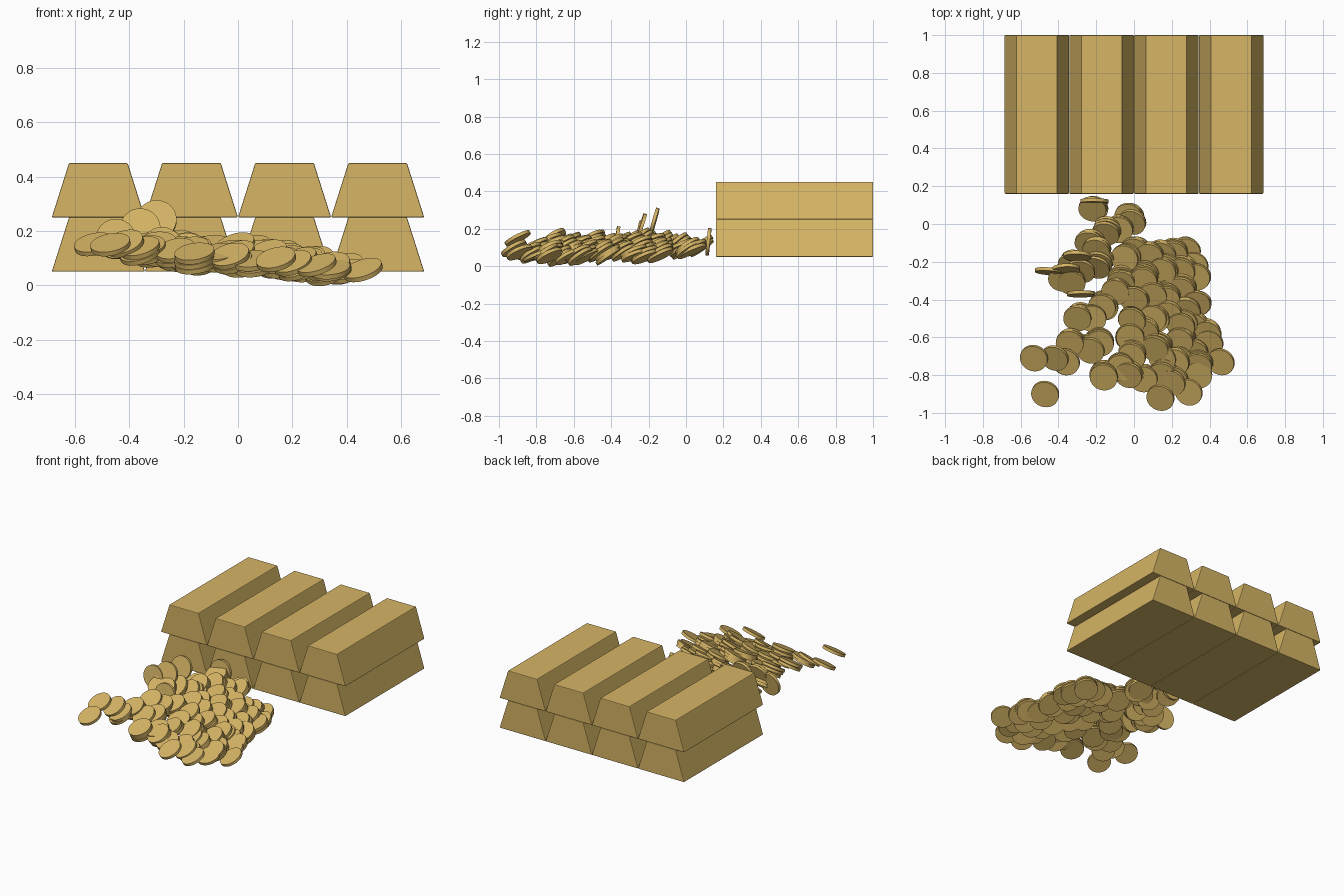
import bpy, bmesh, math, random
from mathutils import Euler, Matrix, Vector

if "Cube" in bpy.data.objects:
    bpy.data.objects.remove(bpy.data.objects["Cube"])

random.seed(7)
gold = bpy.data.materials.new("gold")
gold.diffuse_color = (0.67, 0.46, 0.13, 1)
gold.use_nodes = True
gold.node_tree.nodes["Principled BSDF"].inputs["Base Color"].default_value = gold.diffuse_color


def finish_mesh(bm, name):
    bmesh.ops.recalc_face_normals(bm, faces=bm.faces)
    me = bpy.data.meshes.new(name)
    bm.to_mesh(me)
    bm.free()
    me.materials.append(gold)
    return me


def place(name, mesh, matrix):
    ob = bpy.data.objects.new(name, mesh)
    bpy.context.collection.objects.link(ob)
    ob.matrix_world = matrix
    return ob


# Gold bar: trapezoid profile extruded along y, lightly bevelled
bm = bmesh.new()
profile = [(-0.1715, 0), (0.1715, 0), (0.108, 0.2), (-0.108, 0.2)]
face = bm.faces.new([bm.verts.new((x, 0.16, z)) for x, z in profile])
ext = bmesh.ops.extrude_face_region(bm, geom=[face])
bmesh.ops.translate(bm, vec=(0, 0.84, 0),
                    verts=[g for g in ext["geom"] if isinstance(g, bmesh.types.BMVert)])
bmesh.ops.bevel(bm, geom=bm.edges[:], offset=0.004, segments=2, affect='EDGES', profile=0.5)
bar_mesh = finish_mesh(bm, "gold_bar")

# Two layers of four bars
for layer in range(2):
    for i in range(4):
        place(f"gold_bar_{layer}_{i}", bar_mesh,
              Matrix.Translation(((i - 1.5) * 0.343, 0, 0.05 + 0.2 * layer)))

# Coin: thin disc with smooth rim and flat faces
bm = bmesh.new()
bmesh.ops.create_cone(bm, cap_ends=True, segments=36, radius1=0.074, radius2=0.074, depth=0.018)
for f in bm.faces:
    f.smooth = len(f.verts) == 4
for e in bm.edges:
    e.smooth = not any(len(f.verts) > 4 for f in e.link_faces)
coin_mesh = finish_mesh(bm, "coin")
count = 0


def coin(pos, tilt, roll):
    global count
    count += 1
    rot = Euler((math.radians(tilt), math.radians(roll), 0)).to_matrix().to_4x4()
    place(f"coin_{count:03d}", coin_mesh, Matrix.Translation(pos) @ rot)
    return rot.to_3x3() @ Vector((0, 0, 1))


# Positions of the uppermost coins in the spill
spots = [
    (-0.22, 0.08), (-0.03, 0.04), (-0.01, 0.01), (-0.15, -0.05), (-0.08, -0.03),
    (-0.24, -0.10), (-0.20, -0.14), (0.0, -0.14), (-0.05, -0.18), (0.08, -0.17),
    (0.15, -0.16), (0.21, -0.16), (0.28, -0.14), (0.32, -0.22), (0.33, -0.28),
    (0.25, -0.25), (0.15, -0.25), (-0.33, -0.22), (-0.28, -0.25), (-0.38, -0.29),
    (-0.33, -0.31), (-0.20, -0.23), (-0.07, -0.31), (-0.10, -0.36), (0.05, -0.30),
    (0.0, -0.40), (0.10, -0.38), (0.17, -0.40), (0.25, -0.35), (0.33, -0.42),
    (0.28, -0.46), (-0.17, -0.44), (-0.30, -0.50), (-0.22, -0.50), (-0.01, -0.51),
    (0.10, -0.50), (0.18, -0.48), (0.25, -0.54), (0.32, -0.54), (-0.02, -0.60),
    (0.06, -0.57), (0.11, -0.66), (0.24, -0.62), (0.39, -0.58), (0.40, -0.63),
    (-0.34, -0.63), (-0.23, -0.67), (-0.18, -0.63), (-0.53, -0.71), (-0.42, -0.71),
    (-0.36, -0.73), (-0.01, -0.70), (0.15, -0.71), (0.22, -0.73), (0.32, -0.68),
    (0.34, -0.75), (0.46, -0.73), (-0.16, -0.81), (-0.07, -0.76), (-0.03, -0.80),
    (0.05, -0.82), (0.15, -0.80), (0.20, -0.84), (0.34, -0.80), (-0.47, -0.90),
    (0.14, -0.92), (0.29, -0.89),
]

# Leaning stacks, higher towards the left and the middle of the heap
for x, y in spots:
    mound = math.exp(-(x / 0.35) ** 2 - ((y + 0.4) / 0.35) ** 2)
    z = 0.095 - 0.1 * x + 0.045 * mound + random.uniform(-0.012, 0.012)
    steep = x < -0.13 and y > -0.4
    lone = abs(x) > 0.41 or y < -0.85
    tilt = (38 if steep else 27) + random.uniform(-6, 6)
    roll = -12 + random.uniform(-7, 7)
    pos = Vector((x, y, z))
    for k in range(1 if lone else random.choice((2, 2, 3))):
        if k and pos.z < 0.045:
            break
        n = coin(pos, tilt, roll)
        pos = pos - n * 0.022 + Vector((random.uniform(-0.01, 0.01),
                                        random.uniform(-0.012, 0.012), 0))
        tilt += random.uniform(-3, 3)

# Coins standing nearly upright at the upper left
for x, y, z, tilt, roll in [(-0.30, -0.17, 0.24, 74, -8), (-0.36, -0.24, 0.21, 72, 6),
                            (-0.45, -0.25, 0.17, 80, -25), (-0.28, -0.37, 0.14, 82, 5),
                            (-0.21, 0.12, 0.13, 84, -8)]:
    coin(Vector((x, y, z)), tilt, roll)
